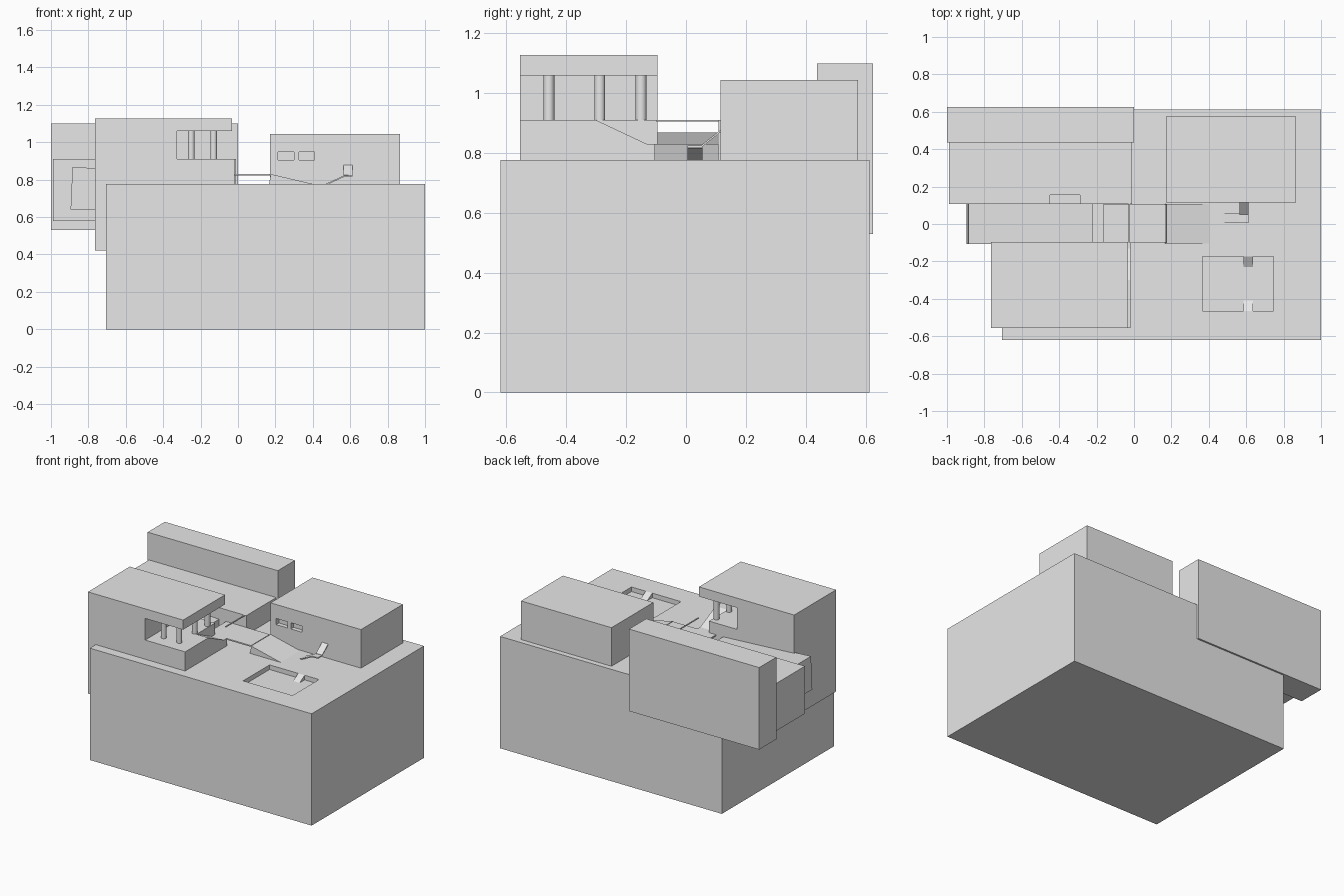
import bpy, bmesh
from mathutils import Vector

cube = bpy.data.objects.get("Cube")
if cube:
    bpy.data.objects.remove(cube, do_unlink=True)

GREY = (0.8, 0.8, 0.8, 1)
plain = bpy.data.materials.new("plain_grey")
plain.use_nodes = True
plain.diffuse_color = GREY
plain.node_tree.nodes["Principled BSDF"].inputs["Base Color"].default_value = GREY


def finish(name, bm):
    bmesh.ops.recalc_face_normals(bm, faces=bm.faces)
    mesh = bpy.data.meshes.new(name)
    bm.to_mesh(mesh)
    bm.free()
    mesh.materials.append(plain)
    obj = bpy.data.objects.new(name, mesh)
    bpy.context.scene.collection.objects.link(obj)
    return obj


def extrude(name, outline, depth):
    """Solid from a planar outline pushed along a vector."""
    bm = bmesh.new()
    face = bm.faces.new([bm.verts.new(p) for p in outline])
    out = bmesh.ops.extrude_face_region(bm, geom=[face])
    moved = [g for g in out["geom"] if isinstance(g, bmesh.types.BMVert)]
    bmesh.ops.translate(bm, verts=moved, vec=Vector(depth))
    # the starting face survives the extrusion only if it closes the solid
    if not face.is_valid:
        bmesh.ops.holes_fill(bm, edges=bm.edges)
    return finish(name, bm)


def box(name, x, y, z):
    x0, x1 = x
    y0, y1 = y
    return extrude(name, [(x0, y0, z[0]), (x1, y0, z[0]), (x1, y1, z[0]), (x0, y1, z[0])],
                   (0, 0, z[1] - z[0]))


def xz_solid(name, profile, y):
    return extrude(name, [(a, y[0], b) for a, b in profile], (0, y[1] - y[0], 0))


def yz_solid(name, profile, x):
    return extrude(name, [(x[0], a, b) for a, b in profile], (x[1] - x[0], 0, 0))


def cut(target, cutter):
    mod = target.modifiers.new(cutter.name, "BOOLEAN")
    mod.operation = "DIFFERENCE"
    mod.solver = "EXACT"
    mod.object = cutter
    cutter.hide_render = True
    cutter.hide_viewport = True
    cutter.display_type = "WIRE"


GROUND = 0.777
DECK = 0.91

# Ground block with a sunken basin and two entry ramps
ground = box("ground_block", (-0.705, 1), (-0.62, 0.613), (0, GROUND))
cut(ground, box("basin_cutter", (0.365, 0.745), (-0.465, -0.175), (0.745, 0.85)))
for name, edge, inner in (("basin_ramp_back", -0.175, -0.23), ("basin_ramp_front", -0.465, -0.41)):
    yz_solid(name, [(edge, 0.74), (edge, GROUND), (inner, 0.745), (inner, 0.74)], (0.585, 0.635))

# Raised terraces at the back left
box("back_wall", (-1, 0), (0.437, 0.625), (0.53, 1.10))
terrace = box("back_terrace", (-0.99, -0.012), (0.108, 0.44), (0.58, DECK))
cut(terrace, box("terrace_notch_cutter", (-0.45, -0.29), (0.08, 0.155), (0.87, 0.95)))

# Sloping alley between the terraces
xz_solid("alley_slope", [(-0.895, 0.64), (-0.22, 0.64), (-0.22, 0.83), (-0.885, 0.868)], (-0.108, 0.106))

# Left building: tall part, low deck and overhanging roof
FRONT_Y = (-0.555, -0.095)
xz_solid("left_building",
         [(-0.765, 0.42), (-0.325, 0.42), (-0.325, 1.127), (-0.765, 1.127)], FRONT_Y)
deck = box("left_deck", (-0.325, -0.018), FRONT_Y, (0.6, DECK))
cut(deck, yz_solid("deck_ramp_cutter",
                   [(-0.3, DECK), (-0.13, 0.83), (-0.05, 0.83), (-0.05, 1), (-0.3, 1)],
                   (-0.11, 0.05)))
box("roof_overhang", (-0.325, -0.033), FRONT_Y, (1.06, 1.127))

# Pillars carrying the overhang
for i, (x, y) in enumerate([(-0.25, -0.458), (-0.13, -0.458), (-0.13, -0.288), (-0.13, -0.15)]):
    bpy.ops.mesh.primitive_cylinder_add(vertices=24, radius=0.018, depth=0.16, location=(x, y, 0.985))
    pillar = bpy.context.object
    pillar.name = f"pillar_{i + 1}"
    pillar.data.materials.append(plain)
    bpy.ops.object.shade_smooth_by_angle()

# Thin bridge, ramp down to the ground, and rail across the alley
box("bridge_plate", (-0.165, 0.17), (-0.1, 0.105), (0.821, 0.83))
xz_solid("bridge_ramp", [(0.165, 0.77), (0.41, 0.77), (0.4, GROUND), (0.175, 0.83)], (-0.105, 0.108))
box("alley_rail", (-0.03, -0.022), (-0.1, 0.112), (0.905, DECK))

# Right building with two recessed windows
house = box("right_building", (0.17, 0.865), (0.115, 0.575), (0.76, 1.045))
for side, x in (("left", (0.325, 0.41)), ("right", (0.213, 0.3))):
    cut(house, box(f"window_cutter_{side}", x, (0.05, 0.145), (0.905, 0.948)))

# Chute leaving the right building and turning down to the ground
yz_solid("chute_upper", [(0.118, 0.88), (0.05, 0.825), (0.05, 0.818), (0.118, 0.872)], (0.565, 0.612))
xz_solid("chute_lower", [(0.612, 0.825), (0.565, 0.822), (0.47, 0.778), (0.47, 0.77), (0.565, 0.814),
                         (0.612, 0.817)], (0.005, 0.055))
